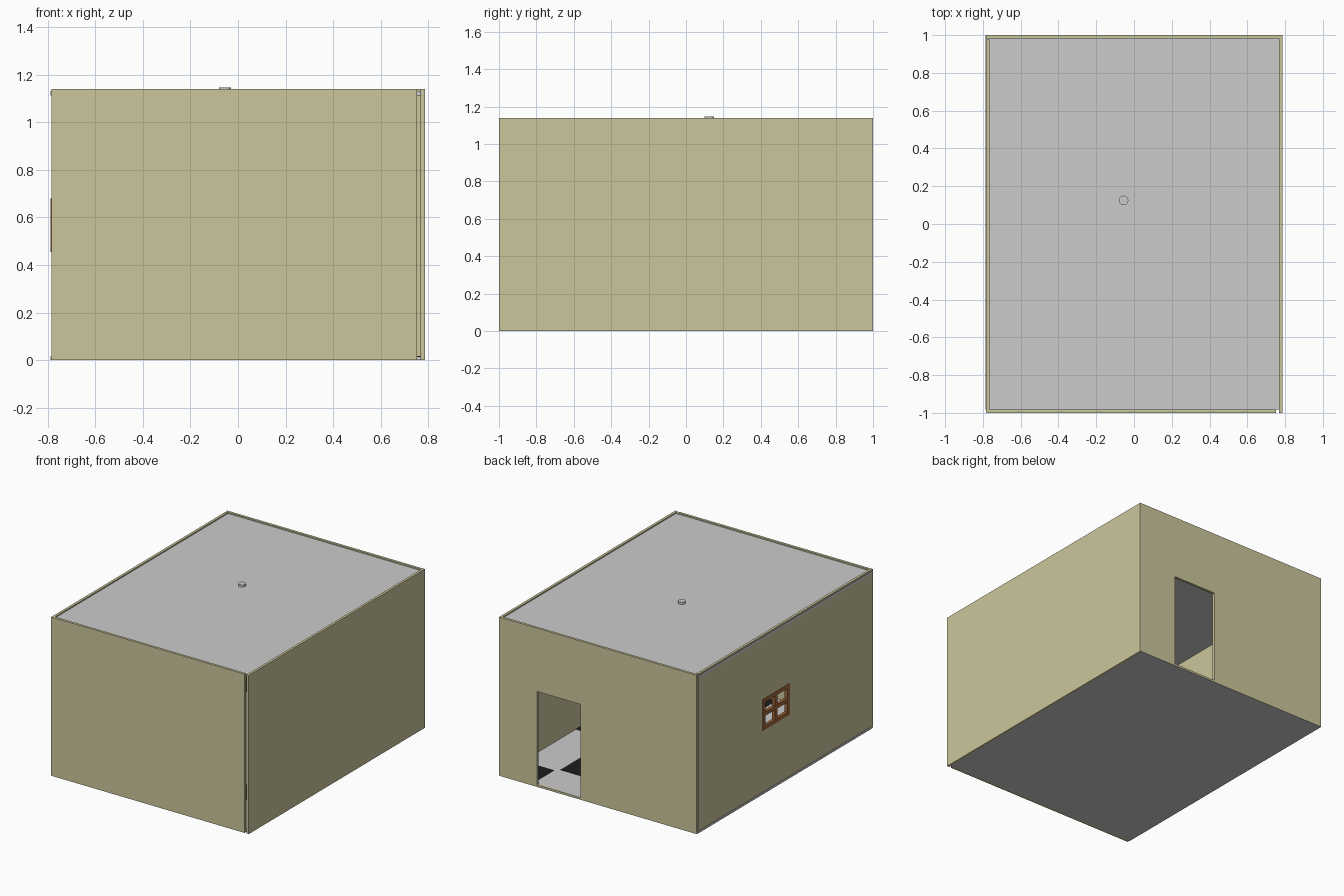
import bpy, bmesh, math

if "Cube" in bpy.data.objects:
    bpy.data.objects.remove(bpy.data.objects["Cube"])

def material(name, rgb):
    m = bpy.data.materials.new(name)
    m.diffuse_color = (*rgb, 1)
    m.use_nodes = True
    m.node_tree.nodes["Principled BSDF"].inputs["Base Color"].default_value = m.diffuse_color
    return m

WALL = material("wall cream", (0.60, 0.565, 0.335))
GREY = material("light grey", (0.60, 0.60, 0.60))
BLACK = material("tile black", (0.012, 0.012, 0.012))
WOOD = material("window wood", (0.36, 0.14, 0.045))

def add_boxes(name, mat, boxes):
    """One object made of boxes given as (x0, x1, y0, y1, z0, z1)."""
    bm = bmesh.new()
    for x0, x1, y0, y1, z0, z1 in boxes:
        verts = bmesh.ops.create_cube(bm, size=1)["verts"]
        for v in verts:
            v.co.x = x1 if v.co.x > 0 else x0
            v.co.y = y1 if v.co.y > 0 else y0
            v.co.z = z1 if v.co.z > 0 else z0
    me = bpy.data.meshes.new(name)
    bm.to_mesh(me)
    bm.free()
    me.materials.append(mat)
    ob = bpy.data.objects.new(name, me)
    bpy.context.collection.objects.link(ob)
    return ob

def cut(ob, name, box):
    """Cut a box-shaped opening through a wall."""
    cutter = add_boxes(name, WALL, [box])
    cutter.hide_render = True
    cutter.hide_set(True)
    mod = ob.modifiers.new("opening", "BOOLEAN")
    mod.operation = "DIFFERENCE"
    mod.solver = "EXACT"
    mod.object = cutter

H = 1.14           # wall height
T = 0.018          # wall thickness
F = 0.015          # floor thickness

# floor and ceiling slabs, slightly proud of the left wall
add_boxes("floor", GREY, [(-0.787, 0.767, -0.982, 0.998, 0, F)])
add_boxes("ceiling", GREY, [(-0.787, 0.767, -0.982, 0.982, 1.113, 1.131)])

# walls: the front one stops short and leaves a slit at the right corner
add_boxes("front_wall", WALL, [(-0.784, 0.752, -1, -1 + T, 0, H)])
add_boxes("right_wall", WALL, [(0.767, 0.785, -1, 0.982, 0, H)])
left = add_boxes("left_wall", WALL, [(-0.784, -0.784 + T, -0.982, 0.978, F, H)])
back = add_boxes("back_wall", WALL, [(-0.784, 0.785, 0.982, 1, 0, H)])

# doorway and window openings
cut(back, "door_cutter", (0.14, 0.483, 0.9, 1.1, F, 0.685))
WY0, WY1, WZ0, WZ1 = -0.055, 0.25, 0.455, 0.68
cut(left, "window_cutter", (-0.9, -0.7, WY0 + 0.005, WY1 - 0.005, WZ0 + 0.005, WZ1 - 0.005))

# window frame: two full-height jambs, a mullion, and three rails on each side
X0, X1, B = -0.787, -0.762, 0.028
ym, zm = (WY0 + WY1) / 2, (WZ0 + WZ1) / 2
bars = [(X0, X1, y, y + B, WZ0, WZ1) for y in (WY0, ym - B / 2, WY1 - B)]
for ya, yb in ((WY0 + B, ym - B / 2), (ym + B / 2, WY1 - B)):
    for z in (WZ0, zm - B / 2, WZ1 - B):
        bars.append((X0 + 0.001, X1 - 0.001, ya, yb, z, z + B))
add_boxes("window_frame", WOOD, bars)

# black chequer tiles laid on the floor, clipped at the walls
S, GAP = 0.57, 0.015
tiles = []
for i in range(-3, 1):
    for j in range(-4, 1):
        if (i + j) % 2 == 0:
            x, y = 0.505 + i * S, 0.74 + j * S
            x0, x1 = max(x + GAP, -0.766), min(x + S - GAP, 0.766)
            y0, y1 = max(y + GAP, -0.981), min(y + S - GAP, 0.981)
            if x1 - x0 > 0.02 and y1 - y0 > 0.02:
                tiles.append((x0, x1, y0, y1, F - 0.002, F + 0.002))
add_boxes("black_tiles", BLACK, tiles)

# round ceiling light passing through the ceiling
bpy.ops.mesh.primitive_cylinder_add(vertices=32, radius=0.025, depth=0.047,
                                    location=(-0.055, 0.125, 1.1235))
lamp = bpy.context.object
lamp.name = "ceiling_light"
lamp.data.materials.append(GREY)
bpy.ops.object.shade_smooth_by_angle(angle=math.radians(35))
